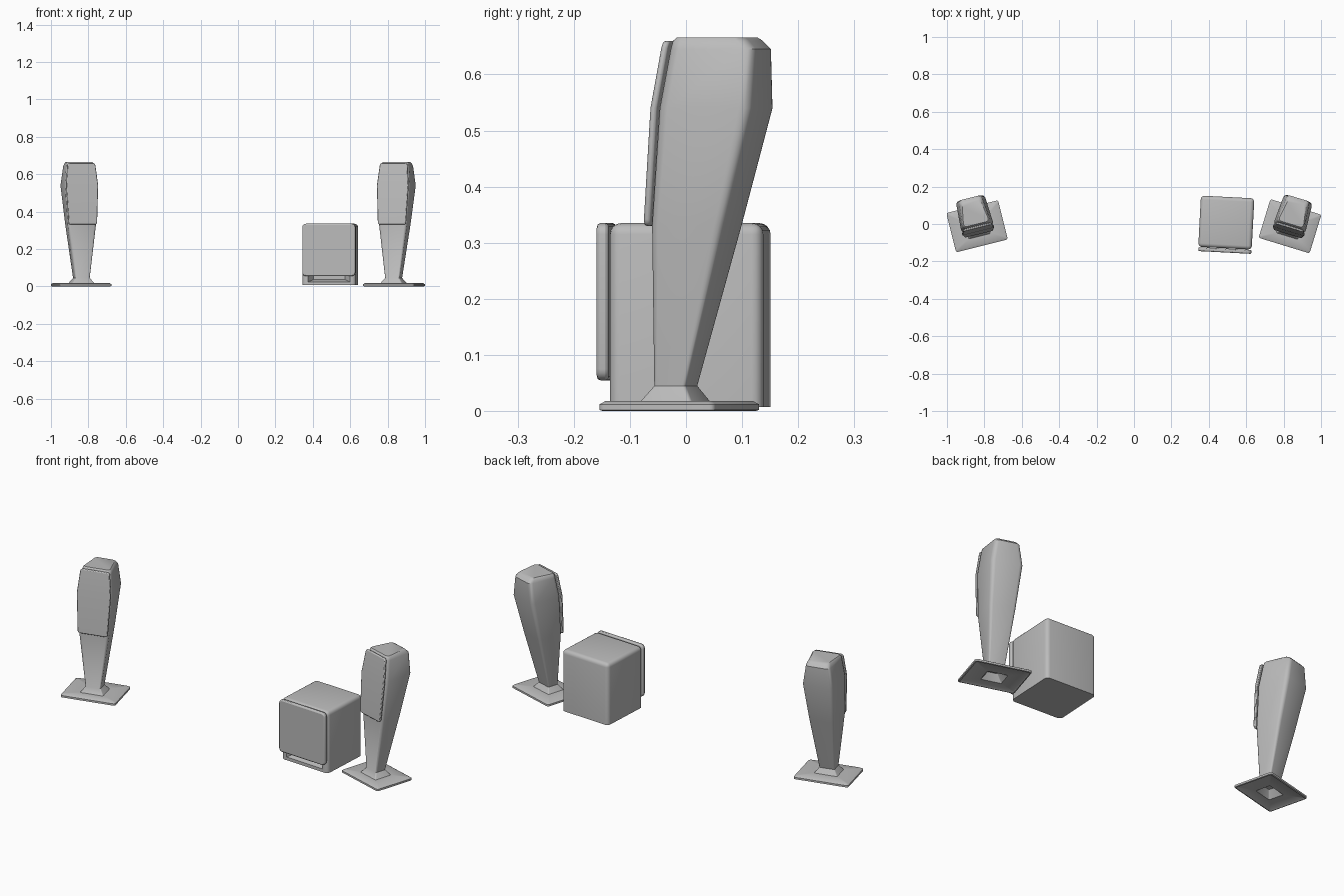
import bpy, bmesh, math
from mathutils import Matrix, Vector

cube = bpy.data.objects.get("Cube")
if cube:
    bpy.data.objects.remove(cube)

grey = bpy.data.materials.new("mid_grey")
grey.use_nodes = True
grey.diffuse_color = (0.5, 0.5, 0.5, 1)
grey.node_tree.nodes["Principled BSDF"].inputs["Base Color"].default_value = (0.5, 0.5, 0.5, 1)


def finish(name, bm, place, bevel=0):
    """Turn a bmesh into a placed, shaded object with an optional bevel."""
    bmesh.ops.recalc_face_normals(bm, faces=bm.faces)
    mesh = bpy.data.meshes.new(name)
    bm.to_mesh(mesh)
    bm.free()
    mesh.materials.append(grey)
    obj = bpy.data.objects.new(name, mesh)
    bpy.context.collection.objects.link(obj)
    obj.matrix_world = place
    if bevel:
        mod = obj.modifiers.new("soft_edges", 'BEVEL')
        mod.width, mod.segments, mod.limit_method = bevel, 2, 'ANGLE'
        mod.angle_limit = math.radians(40)
    bpy.ops.object.select_all(action='DESELECT')
    obj.select_set(True)
    bpy.context.view_layer.objects.active = obj
    bpy.ops.object.shade_smooth_by_angle(angle=math.radians(35))
    return obj


def ring(bm, z, front_half, back_half, front, back, r):
    """Tapered rectangle with rounded corners at height z."""
    corners = [(back_half, back, 0), (-back_half, back, 90),
               (-front_half, front, 180), (front_half, front, 270)]
    verts = []
    for x, y, start in corners:
        cx, cy = x - math.copysign(r, x), y + (-r if y == back else r)
        for step in range(4):
            a = math.radians(start + step * 30)
            verts.append(bm.verts.new((cx + r * math.cos(a), cy + r * math.sin(a), z)))
    return verts


def loft(bm, rings):
    for low, high in zip(rings, rings[1:]):
        for i in range(len(low)):
            j = (i + 1) % len(low)
            bm.faces.new((low[i], low[j], high[j], high[i]))


# Cabinet sections: height, front half width, back half width, front, back, corner radius
SECTIONS = [
    (0.018, 0.060, 0.060, -0.055, 0.040, 0.006),
    (0.045, 0.040, 0.040, -0.036, 0.023, 0.006),
    (0.33, 0.078, 0.066, -0.031, 0.100, 0.015),
    (0.54, 0.088, 0.080, -0.015, 0.155, 0.020),
    (0.645, 0.077, 0.064, 0.002, 0.157, 0.020),
    (0.660, 0.074, 0.058, 0.006, 0.143, 0.018),
    (0.666, 0.068, 0.052, 0.012, 0.134, 0.015),
]


def satellite(side, x, angle):
    place = Matrix.Translation((x, -0.012, 0)) @ Matrix.Rotation(math.radians(angle), 4, 'Z')

    # Foot plate with a hollow opening underneath, continuing into the cabinet
    bm = bmesh.new()
    w, d = 0.1425, 0.108
    rings = [ring(bm, 0.04, 0.025, 0.025, -0.028, 0.015, 0.004),
             ring(bm, 0.004, 0.052, 0.052, -0.047, 0.034, 0.004),
             ring(bm, 0.004, w - 0.012, w - 0.012, 0.012 - d, d - 0.012, 0.006),
             ring(bm, 0, w - 0.006, w - 0.006, 0.006 - d, d - 0.006, 0.008),
             ring(bm, 0.002, w, w, -d, d, 0.010),
             ring(bm, 0.012, w, w, -d, d, 0.010),
             ring(bm, 0.018, w - 0.009, w - 0.009, 0.009 - d, d - 0.009, 0.008)]
    rings += [ring(bm, *s) for s in SECTIONS]
    loft(bm, rings)
    bm.faces.new(rings[0])
    bm.faces.new(rings[-1])
    finish(side + "_speaker_cabinet", bm, place)

    # Grille that follows the bend of the cabinet front
    bm = bmesh.new()
    rows = [(z, hw, y) for z, hw, _, y, _, _ in SECTIONS[2:4]] + [(0.66, 0.076, 0.004)]
    loops = []
    for z, hw, y in rows:
        loops.append([bm.verts.new(p) for p in (
            (-hw, y - 0.013, z), (hw, y - 0.013, z), (hw, y - 0.001, z), (-hw, y - 0.001, z))])
    loft(bm, loops)
    bm.faces.new(loops[0])
    bm.faces.new(loops[-1])
    bm.edges.ensure_lookup_table()
    depth_edges = [e for e in bm.edges
                   if abs(e.verts[0].co.z - e.verts[1].co.z) < 1e-5
                   and abs(e.verts[0].co.x - e.verts[1].co.x) < 1e-5
                   and abs(e.verts[0].co.z - 0.54) > 0.01]
    bmesh.ops.bevel(bm, geom=depth_edges, offset=0.012, segments=3, profile=0.5, affect='EDGES')
    finish(side + "_speaker_grille", bm, place, 0.004)


satellite("left", 0.834, -17)
satellite("right", -0.839, 14)

# Bass cabinet: rounded box with a sharp lower rim
place = Matrix.Translation((0.4935, 0.0075, 0)) @ Matrix.Rotation(math.radians(-3), 4, 'Z')


def box(size, centre):
    bm = bmesh.new()
    bmesh.ops.create_cube(bm, size=1)
    bmesh.ops.scale(bm, vec=size, verts=bm.verts)
    bmesh.ops.translate(bm, vec=centre, verts=bm.verts)
    return bm


bm = box((0.286, 0.274, 0.328), (0, 0, 0.171))
edges = [e for e in bm.edges if max(v.co.z for v in e.verts) > 0.1]
bmesh.ops.bevel(bm, geom=edges, offset=0.02, segments=4, profile=0.5, affect='EDGES')

# Bass port: slot cut in the lower front with sloping walls
face = min(bm.faces, key=lambda f: f.calc_center_median().y - f.calc_area())
face = min((f for f in bm.faces if f.calc_area() > 0.03), key=lambda f: f.calc_center_median().y)
for half, low, high, y in ((0.112, 0.024, 0.075, -0.137), (0.085, 0.036, 0.07, -0.095)):
    bmesh.ops.inset_individual(bm, faces=[face], thickness=0.005)
    middle = face.calc_center_median()
    for v in face.verts:
        v.co = Vector((math.copysign(half, v.co.x), y, high if v.co.z > middle.z else low))
finish("bass_cabinet", bm, place)

# Bass grille: rounded panel in front of the box
bm = box((0.284, 0.021, 0.28), (0, -0.1495, 0.195))
edges = [e for e in bm.edges if abs(e.verts[0].co.y - e.verts[1].co.y) > 0.01]
bmesh.ops.bevel(bm, geom=edges, offset=0.02, segments=4, profile=0.5, affect='EDGES')
finish("bass_grille", bm, place, 0.006)
